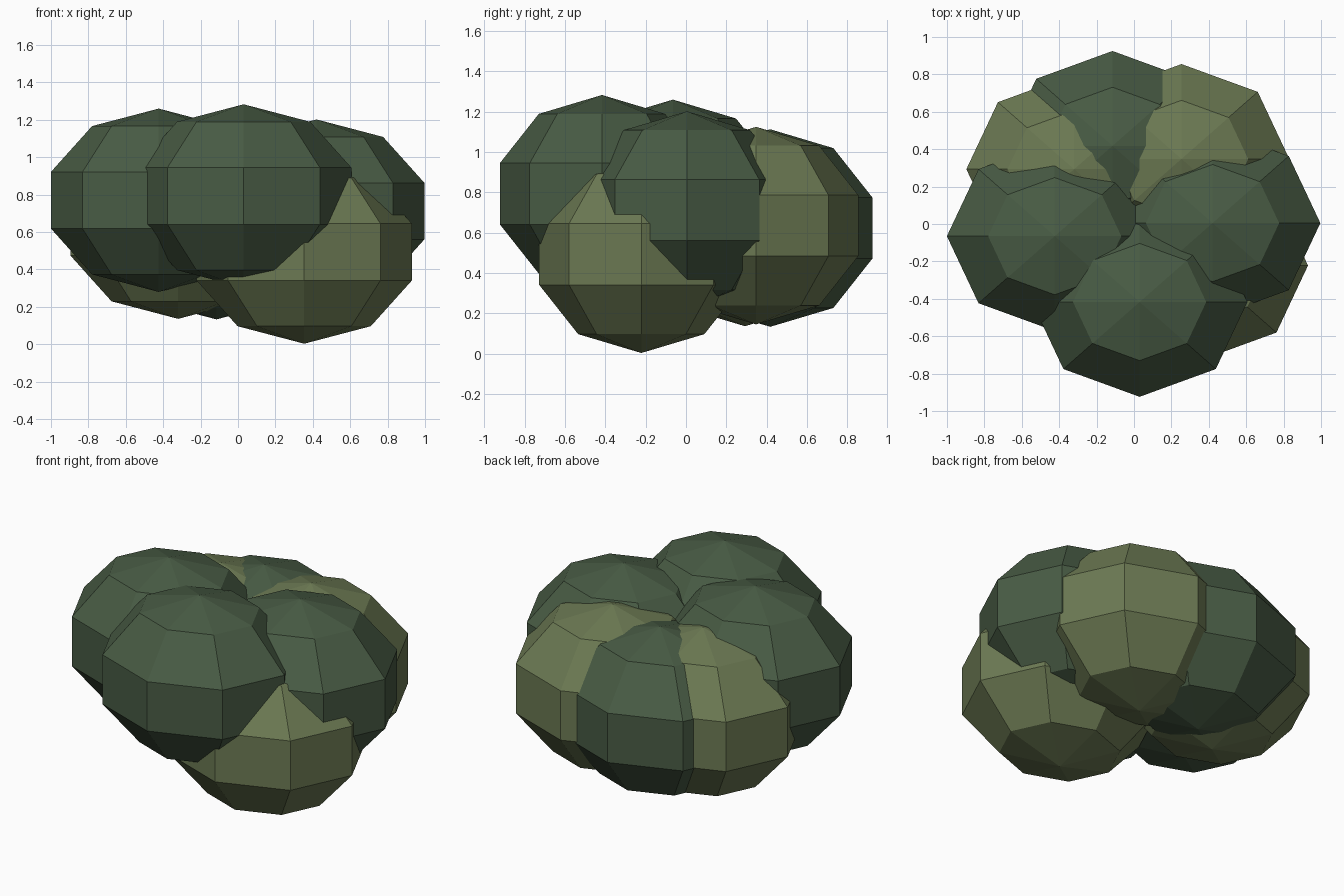
import bpy
import bmesh
from mathutils import Matrix

if "Cube" in bpy.data.objects:
    bpy.data.objects.remove(bpy.data.objects["Cube"])


def material(name, color):
    m = bpy.data.materials.new(name)
    m.diffuse_color = (*color, 1.0)
    m.use_nodes = True
    m.node_tree.nodes["Principled BSDF"].inputs["Base Color"].default_value = m.diffuse_color
    return m


dark = material("dark green", (0.065, 0.105, 0.058))
light = material("olive green", (0.148, 0.192, 0.086))

RADII = (0.606, 0.533, 0.490)  # every clump is the same squashed ball


def clump(name, centre, mat):
    """Flat-shaded ball: 8 sides, 5 bands."""
    bm = bmesh.new()
    bmesh.ops.create_uvsphere(bm, u_segments=8, v_segments=5, radius=1.0)
    bmesh.ops.transform(bm, matrix=Matrix.Diagonal((*RADII, 1.0)), verts=bm.verts)
    mesh = bpy.data.meshes.new(name)
    bm.to_mesh(mesh)
    bm.free()
    mesh.materials.append(mat)
    ob = bpy.data.objects.new(name, mesh)
    ob.location = centre
    bpy.context.collection.objects.link(ob)


# Dark leaf clumps
clump("front_leaf_clump", (0.03, -0.417, 0.793), dark)
clump("left_leaf_clump", (-0.424, -0.065, 0.770), dark)
clump("right_leaf_clump", (0.42, 0.005, 0.712), dark)
clump("back_leaf_clump", (-0.115, 0.418, 0.623), dark)

# Lighter leaf clumps
clump("low_front_right_leaf_clump", (0.354, -0.222, 0.493), light)
clump("back_right_leaf_clump", (0.254, 0.348, 0.635), light)
clump("back_left_leaf_clump", (-0.32, 0.293, 0.626), light)
